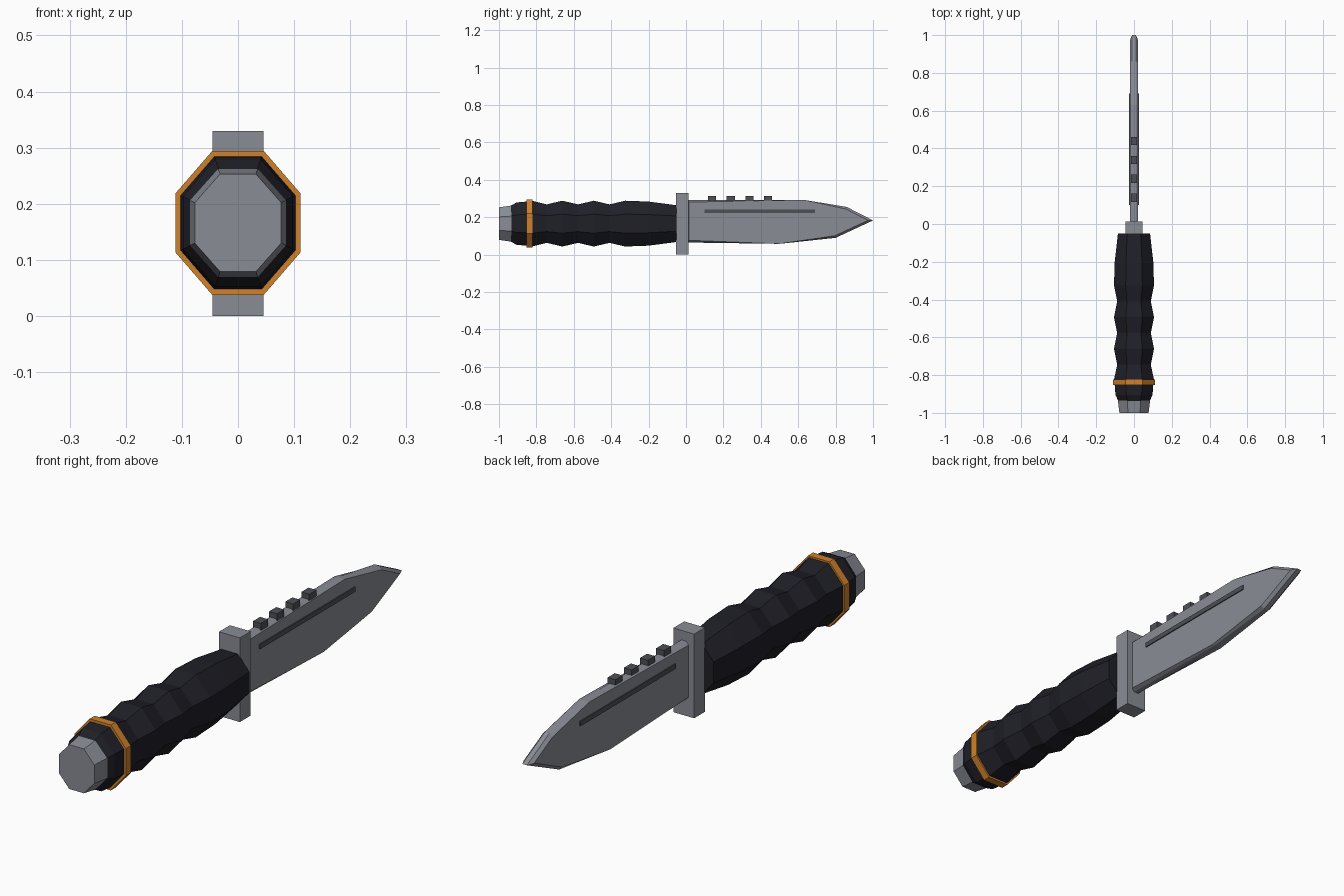
import bpy, bmesh, math

if "Cube" in bpy.data.objects:
    bpy.data.objects.remove(bpy.data.objects["Cube"], do_unlink=True)

AXIS_Z = 0.166      # height of the handle axis
TALL = 1.155        # handle section is taller than wide


def material(name, r, g, b):
    m = bpy.data.materials.new(name)
    m.use_nodes = True
    m.diffuse_color = (r, g, b, 1)
    m.node_tree.nodes["Principled BSDF"].inputs["Base Color"].default_value = (r, g, b, 1)
    return m


steel = material("steel", 0.25, 0.265, 0.3)
dark_steel = material("dark steel", 0.075, 0.08, 0.092)
grip_black = material("grip black", 0.014, 0.014, 0.021)
orange = material("orange", 0.62, 0.22, 0.025)


def finish(name, bm, mat):
    bmesh.ops.recalc_face_normals(bm, faces=bm.faces)
    mesh = bpy.data.meshes.new(name)
    bm.to_mesh(mesh)
    bm.free()
    mesh.materials.append(mat)
    ob = bpy.data.objects.new(name, mesh)
    bpy.context.collection.objects.link(ob)
    return ob


def box(name, lo, hi, mat):
    bm = bmesh.new()
    bmesh.ops.create_cube(bm, size=1)
    for v in bm.verts:
        v.co = [(a + b) / 2 + c * (b - a) for a, b, c in zip(lo, hi, v.co)]
    return finish(name, bm, mat)


def octagon_loft(name, stations, mat, tall=TALL):
    """Join octagons along y; each station is (y, half width)."""
    bm = bmesh.new()
    rings = []
    for y, half in stations:
        r = half / math.cos(math.pi / 8)
        angles = [(i + 0.5) * math.pi / 4 for i in range(8)]
        rings.append([bm.verts.new((r * math.cos(a), y, AXIS_Z + tall * r * math.sin(a)))
                      for a in angles])
    for a, b in zip(rings, rings[1:]):
        for i in range(8):
            j = (i + 1) % 8
            bm.faces.new((a[i], a[j], b[j], b[i]))
    bm.faces.new(rings[0])
    bm.faces.new(rings[-1])
    return finish(name, bm, mat)


# Grip with finger swells
grip = [(-0.94, 0.082), (-0.905, 0.098), (-0.855, 0.102), (-0.82, 0.105)]
for i in range(3):
    y = -0.745 + i * 0.168
    grip += [(y, 0.089), (y + 0.084, 0.106)]
grip += [(-0.2, 0.102), (-0.05, 0.085)]
octagon_loft("grip", grip, grip_black)

# Accent ring and pommel
octagon_loft("accent_ring", [(-0.853, 0.111), (-0.822, 0.111)], orange)
octagon_loft("pommel", [(-1.0, 0.077), (-0.93, 0.086)], steel, 1.13)

# Cross guard
box("guard", (-0.045, -0.053, 0), (0.045, 0.014, 0.33), steel)

# Blade: extruded outline with chamfered rims
outline = [(0.005, 0.065), (0.5, 0.058), (0.8, 0.09), (1.0, 0.183),
           (0.86, 0.255), (0.63, 0.293), (0.005, 0.293)]
bm = bmesh.new()
sides = [[bm.verts.new((x, y, z)) for y, z in outline] for x in (-0.022, 0.022)]
caps = [bm.faces.new(s) for s in sides]
for i in range(len(outline)):
    j = (i + 1) % len(outline)
    bm.faces.new((sides[0][i], sides[0][j], sides[1][j], sides[1][i]))
rims = [e for f in caps for e in f.edges]
bmesh.ops.bevel(bm, geom=rims, offset=0.012, segments=1, affect='EDGES', profile=0.5)
finish("blade", bm, steel)

# Fuller strip showing on both sides of the blade
box("fuller", (-0.026, 0.1, 0.222), (0.026, 0.69, 0.241), dark_steel)

# Spine teeth
for i in range(4):
    y = 0.139 + i * 0.1
    box(f"spine_tooth_{i + 1}", (-0.017, y - 0.022, 0.285), (0.017, y + 0.022, 0.314), dark_steel)
